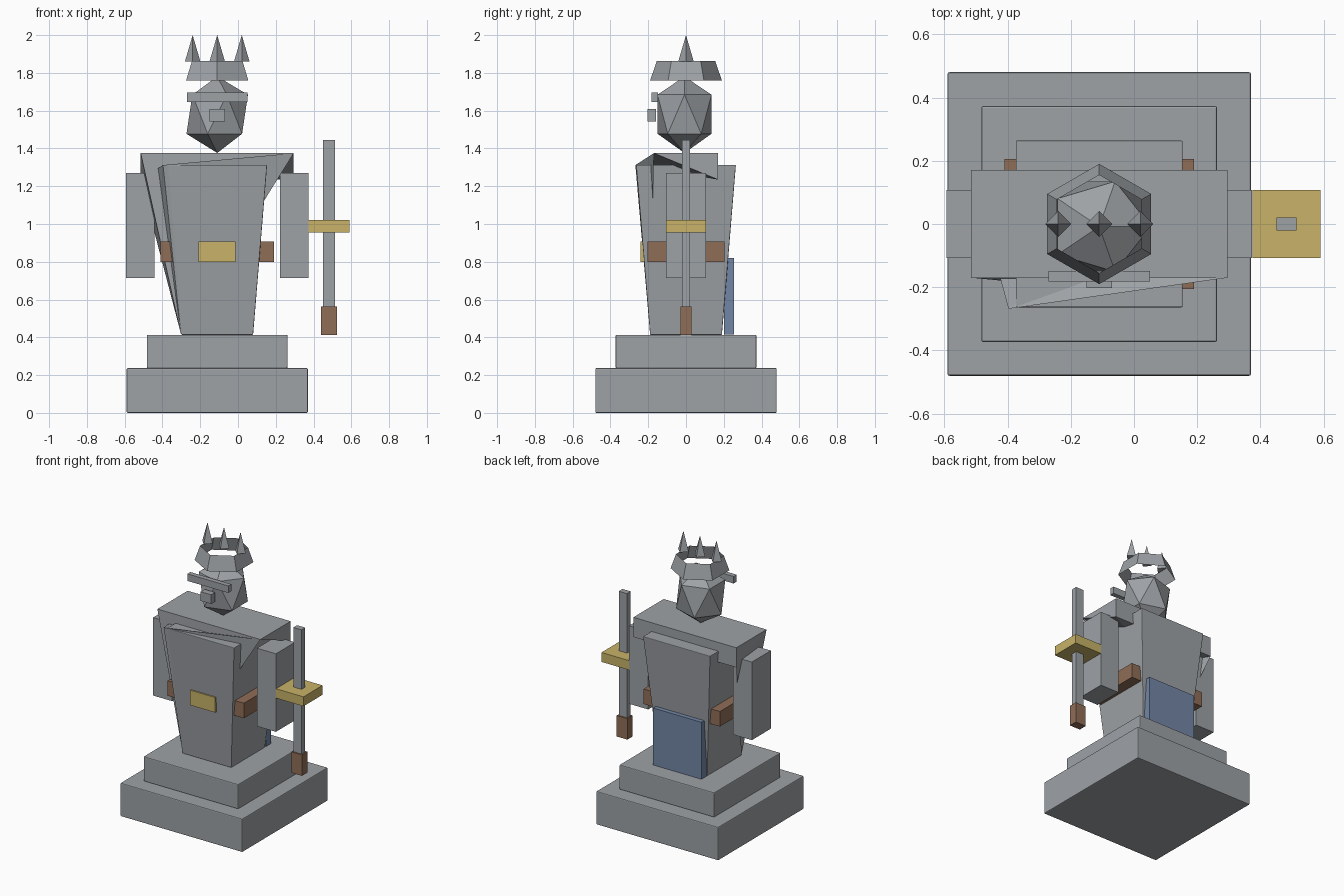
import bpy, bmesh, math
from mathutils import Matrix, Vector

cube = bpy.data.objects.get("Cube")
if cube:
    bpy.data.objects.remove(cube, do_unlink=True)

CX = -0.11  # centre line of the statue


def material(name, rgb):
    m = bpy.data.materials.new(name)
    m.use_nodes = True
    m.diffuse_color = (*rgb, 1)
    m.node_tree.nodes["Principled BSDF"].inputs["Base Color"].default_value = (*rgb, 1)
    return m


stone = material("grey stone", (0.34, 0.36, 0.38))
gold = material("gold", (0.58, 0.45, 0.14))
leather = material("brown leather", (0.28, 0.155, 0.095))
cloth = material("blue cloth", (0.17, 0.24, 0.38))


def finish(name, bm, mat, bevel=0):
    me = bpy.data.meshes.new(name)
    bm.to_mesh(me)
    bm.free()
    me.materials.append(mat)
    ob = bpy.data.objects.new(name, me)
    bpy.context.collection.objects.link(ob)
    if bevel:
        mod = ob.modifiers.new("Bevel", "BEVEL")
        mod.width = bevel
        mod.segments = 2
    return ob


def box(name, x, y, z, mat=stone, bevel=0, flare=1):
    """Box between (low, high) pairs; flare scales the top outline."""
    bm = bmesh.new()
    bmesh.ops.create_cube(bm, size=1)
    for v in bm.verts:
        k = flare if v.co.z > 0 else 1
        v.co = [(lo + hi) / 2 + c * (hi - lo) * s
                for (lo, hi), c, s in zip((x, y, z), v.co, (k, k, 1))]
    return finish(name, bm, mat, bevel)


def around(c, half):
    return (c - half, c + half)


# Stepped plinth
box("plinth_lower", around(CX, 0.48), around(0, 0.48), (0, 0.237), bevel=0.006)
box("plinth_upper", around(CX, 0.373), around(0, 0.373), (0.237, 0.413), bevel=0.006)

# Flared torso
box("torso", around(CX, 0.19), around(0, 0.19), (0.413, 1.313), bevel=0.004, flare=1.39)

# Shoulder slab, its front lower corners dragged down the chest
bm = bmesh.new()
x0, x1, w, top, low = CX - 0.405, CX + 0.405, 0.17, 1.375, 1.235
A, B, F, E, G, H, tip, foot = [bm.verts.new(p) for p in (
    (x0, -w, top), (x1, -w, top), (x1, w, top), (x0, w, top),
    (x1, w, low), (x0, w, low), (-0.397, -0.268, 1.312), (-0.302, -0.19, 0.417))]
for f in ((A, B, F, E), (E, F, G, H), (A, foot, B), (B, foot, tip),
          (B, tip, G), (B, G, F), (A, E, H), (A, H, foot),
          (G, tip, H), (tip, foot, H)):
    bm.faces.new(f)
finish("shoulders", bm, stone)

# Arms
for side, s in (("left", 1), ("right", -1)):
    box(side + "_arm", around(CX + s * 0.408, 0.075), around(0, 0.107), (0.715, 1.27))

# Belt, buckle and cape
box("belt", around(CX, 0.3), around(0, 0.205), (0.8, 0.907), leather)
box("buckle", around(CX, 0.098), (-0.24, -0.19), (0.8, 0.907), gold)
box("cape", around(CX, 0.19), (0.2, 0.255), (0.415, 0.82), cloth)

# Sword
SX = 0.482
box("sword_blade", around(SX, 0.032), around(0, 0.021), (0.56, 1.445))
box("sword_guard", around(SX, 0.108), around(0, 0.107), (0.955, 1.022), gold)
box("sword_grip", around(SX, 0.042), around(0, 0.03), (0.413, 0.562), leather)

# Faceted head with blunted poles
bm = bmesh.new()
bmesh.ops.create_icosphere(bm, subdivisions=1, radius=1)
for v in bm.verts:
    z = max(-0.205, min(0.2, v.co.z * 0.231))
    v.co = Vector((CX + v.co.x * 0.182, v.co.y * 0.168 - 0.008, 1.581 + z))
finish("head", bm, stone)

# Brow band and nose
box("brow_band", around(CX, 0.161), (-0.182, -0.148), (1.645, 1.695))
box("nose", around(CX, 0.041), (-0.203, -0.158), (1.543, 1.608))


def cone(name, x, z, r0, r1, sides, turn, closed):
    bm = bmesh.new()
    bmesh.ops.create_cone(
        bm, cap_ends=closed, segments=sides, radius1=r0, radius2=r1, depth=z[1] - z[0],
        matrix=Matrix.Translation((x, 0, sum(z) / 2)) @ Matrix.Rotation(turn, 4, "Z"))
    # Align one corner with the y axis whatever the starting angle
    return finish(name, bm, stone)


# Open six-sided crown with three spikes
cone("crown_band", CX, (1.76, 1.862), 0.19, 0.155, 6, 0, False)
for name, dx in (("left", 0.13), ("middle", 0), ("right", -0.13)):
    cone(name + "_crown_spike", CX + dx, (1.86, 2.0), 0.041, 0, 4, 0, True)
